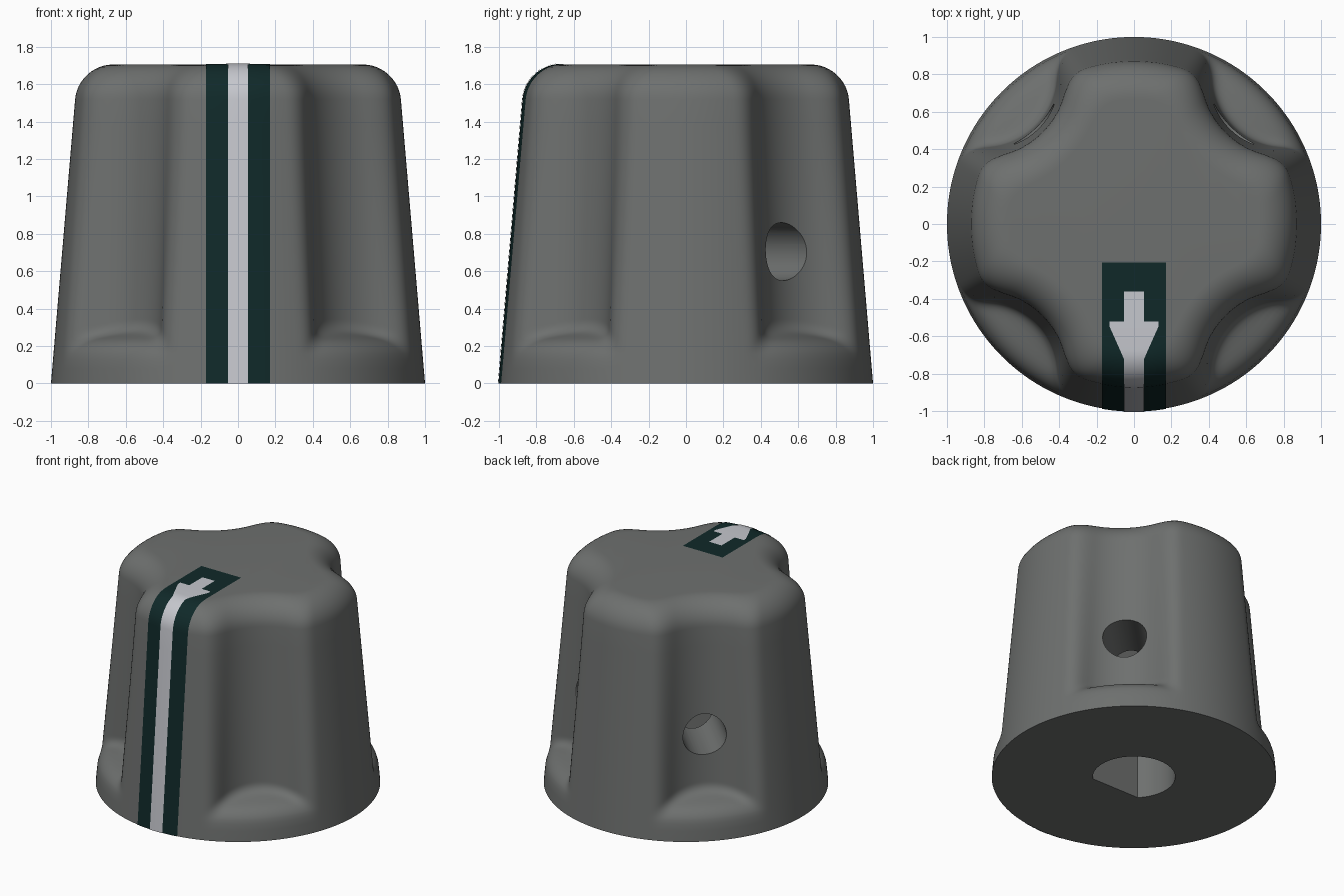
import bpy, bmesh, math

if "Cube" in bpy.data.objects:
    bpy.data.objects.remove(bpy.data.objects["Cube"])

H, ROUND = 1.705, 0.185
ZR = H - ROUND
SEG = 256
CUT_D = 1.146  # distance of each scallop axis from the centre


def material(name, rgb):
    m = bpy.data.materials.new(name)
    m.diffuse_color = (*rgb, 1)
    m.use_nodes = True
    m.node_tree.nodes["Principled BSDF"].inputs["Base Color"].default_value = m.diffuse_color
    return m


GREY = material("warm_grey", (0.155, 0.162, 0.158))
DARK = material("dark_green", (0.005, 0.022, 0.022))
WHITE = material("pale_grey", (0.56, 0.57, 0.61))


def smax(a, b, k):
    h = max(k - abs(a - b), 0) / k
    return max(a, b) + h * h * k / 4


def field(x, y, z, inset):
    """Negative inside the tapered body with four scallops."""
    r = math.hypot(x, y)
    shell = r - (1 - 0.085 * z) + inset
    dist = math.hypot(abs(x) - CUT_D * math.sqrt(0.5), abs(y) - CUT_D * math.sqrt(0.5))
    wall = 0.40 + 0.06 * (z - 0.28) / 1.42 + inset - dist
    floor = z - (0.28 - 0.30 * (r - 0.75))
    return smax(shell, -smax(-wall, -floor, 0.06), 0.10)


def reach(x0, dx, dy, z, inset):
    """Distance along a level ray to the body surface."""
    lo, hi = 0.0, 1.2
    for _ in range(26):
        mid = (lo + hi) / 2
        if field(x0 + dx * mid, dy * mid, z, inset) < 0:
            lo = mid
        else:
            hi = mid
    return lo


def make_object(name, bm, mat):
    bmesh.ops.recalc_face_normals(bm, faces=bm.faces)
    me = bpy.data.meshes.new(name)
    bm.to_mesh(me)
    bm.free()
    ob = bpy.data.objects.new(name, me)
    bpy.context.collection.objects.link(ob)
    me.materials.append(mat)
    return ob


# Heights: sparse on walls, dense round the scallop floors, rolled top edge
rows = [(z, 0) for z in [0, 0.08, 0.13] + [0.16 + 0.01 * i for i in range(21)]]
rows += [(0.36 + (ZR - 0.36) * i / 8, 0) for i in range(1, 9)]
for i in range(1, 13):
    t = math.pi / 2 * i / 12
    rows.append((ZR + ROUND * math.sin(t), ROUND * (1 - math.cos(t))))

# Knob body
bm = bmesh.new()
rings = []
for z, inset in rows:
    ring = []
    for i in range(SEG):
        a = 2 * math.pi * i / SEG
        d = reach(0, math.cos(a), math.sin(a), z, inset)
        ring.append(bm.verts.new((d * math.cos(a), d * math.sin(a), z)))
    rings.append(ring)
for lo, hi in zip(rings, rings[1:]):
    for i in range(SEG):
        j = (i + 1) % SEG
        bm.faces.new((lo[i], lo[j], hi[j], hi[i]))
bm.faces.new(rings[0][::-1])
bm.faces.new(rings[-1])
body = make_object("knob_body", bm, GREY)


def cut(target, cutter):
    mod = target.modifiers.new("cut", "BOOLEAN")
    mod.operation, mod.solver, mod.object = "DIFFERENCE", "EXACT", cutter
    bpy.context.view_layer.objects.active = target
    bpy.ops.object.modifier_apply(modifier="cut")
    bpy.data.objects.remove(cutter)


# D-shaped shaft bore, flat towards the front
bm = bmesh.new()
pts = [math.radians(-45 + 270 * i / 48) for i in range(49)]
base = bm.faces.new([bm.verts.new((0.29 * math.cos(a), 0.29 * math.sin(a), -0.1)) for a in pts])
top = bmesh.ops.extrude_face_region(bm, geom=[base])
bmesh.ops.translate(bm, vec=(0, 0, 1.3), verts=[v for v in top["geom"] if isinstance(v, bmesh.types.BMVert)])
cut(body, make_object("bore_cutter", bm, GREY))

# Set screw holes through the two back scallops
for side in (-1, 1):
    a = math.radians(90 - 45 * side)
    bpy.ops.mesh.primitive_cylinder_add(
        vertices=48, radius=0.155, depth=1.0,
        location=(0.6 * math.cos(a), 0.6 * math.sin(a), 0.705), rotation=(0, math.pi / 2, a))
    cut(body, bpy.context.object)


def plate(name, mat, width, tops, lift):
    """Thin inlay that follows the front rib and folds onto the top."""
    bm = bmesh.new()
    grid = []
    n = 12
    for z, inset in rows:
        w = width(-reach(0, 0, -1, z, inset))
        line = []
        for i in range(n + 1):
            x = w * (2 * i / n - 1)
            y = -reach(x, 0, -1, z, inset) - lift
            line.append(bm.verts.new((x, y, z + lift * max(0, (z - ZR) / ROUND))))
        grid.append(line)
    for y, w in tops:
        grid.append([bm.verts.new((w * (2 * i / n - 1), y, H + lift)) for i in range(n + 1)])
    for lo, hi in zip(grid, grid[1:]):
        for i in range(n):
            bm.faces.new((lo[i], lo[i + 1], hi[i + 1], hi[i]))
    return make_object(name, bm, mat)


def arrow_width(y):
    return 0.053 + 0.077 * min(1, max(0, (y + 0.72) / 0.17))


# Dark stripe with pale arrow line on it
stripe = plate("dark_stripe", DARK, lambda y: 0.17, [(-0.58, 0.17), (-0.205, 0.17)], 0.003)
arrow = plate("pale_arrow", WHITE, arrow_width,
              [(-0.55, 0.13), (-0.522, 0.13), (-0.5219, 0.053), (-0.36, 0.053)], 0.006)

for ob in (body, stripe, arrow):
    bpy.ops.object.select_all(action="DESELECT")
    ob.select_set(True)
    bpy.context.view_layer.objects.active = ob
    bpy.ops.object.shade_smooth_by_angle(angle=math.radians(35))
